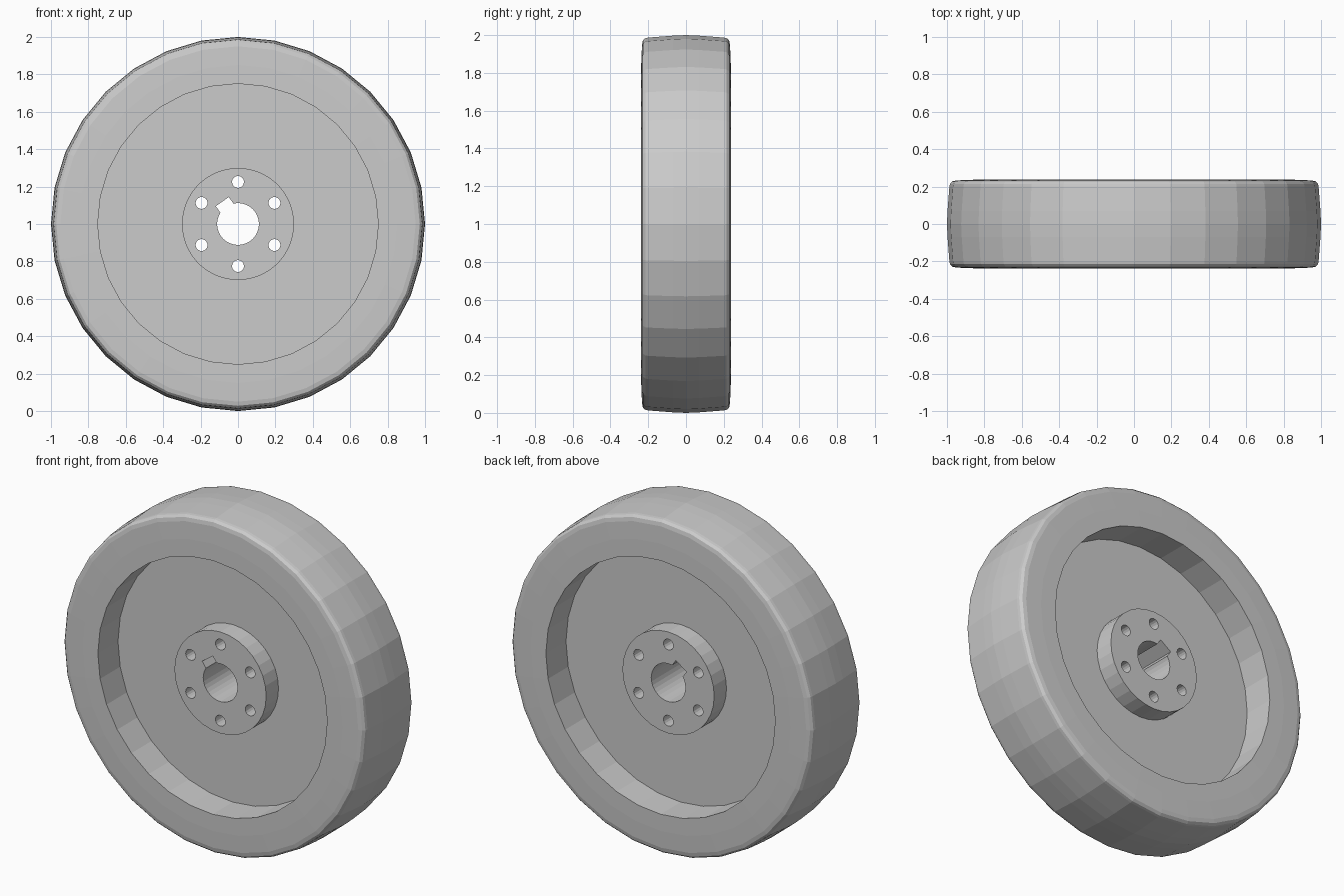
import bpy, bmesh, math
from mathutils import Matrix, Vector

if "Cube" in bpy.data.objects:
    bpy.data.objects.remove(bpy.data.objects["Cube"])

SIDES = 32
CENTRE = Vector((0, 0, 1))


def make_object(name, bm):
    bmesh.ops.recalc_face_normals(bm, faces=bm.faces)
    mesh = bpy.data.meshes.new(name)
    bm.to_mesh(mesh)
    bm.free()
    ob = bpy.data.objects.new(name, mesh)
    bpy.context.collection.objects.link(ob)
    return ob


def lathe(name, profile):
    """Revolve a closed (radius, y) profile around the wheel axle."""
    bm = bmesh.new()
    rings = []
    for i in range(SIDES):
        a = 2 * math.pi * i / SIDES
        rings.append([bm.verts.new(CENTRE + Vector((r * math.cos(a), y, r * math.sin(a))))
                      for r, y in profile])
    n = len(profile)
    for i in range(SIDES):
        p, q = rings[i], rings[(i + 1) % SIDES]
        for j in range(n):
            k = (j + 1) % n
            bm.faces.new((p[j], p[k], q[k], q[j]))
    return make_object(name, bm)


# Wheel: bore, hub, thin web, heavy rim with soft corners and crowned tread
half = [(0.112, -0.165), (0.30, -0.165), (0.30, -0.05), (0.75, -0.05),
        (0.75, -0.238), (0.85, -0.237), (0.95, -0.233), (0.972, -0.228),
        (0.984, -0.215), (0.987, -0.20), (0.997, -0.07)]
profile = half + [(1.0, 0.0)] + [(r, -y) for r, y in reversed(half)]
wheel = lathe("flywheel", profile)

# Cutters: six bolt holes and the keyway
bm = bmesh.new()
for i in range(6):
    a = math.radians(90 + 60 * i)
    pos = CENTRE + Vector((0.225 * math.cos(a), 0, 0.225 * math.sin(a)))
    bmesh.ops.create_cone(bm, cap_ends=True, segments=16, radius1=0.032, radius2=0.032, depth=0.6,
                          matrix=Matrix.Translation(pos) @ Matrix.Rotation(math.pi / 2, 4, 'X'))
key = (Matrix.Translation(CENTRE) @ Matrix.Rotation(math.radians(-125), 4, 'Y')
       @ Matrix.Translation((0.098, 0, 0)) @ Matrix.Diagonal((0.096, 0.6, 0.085, 1)))
bmesh.ops.create_cube(bm, size=1, matrix=key)
cutter = make_object("hole_cutter", bm)
cutter.hide_render = True

# Cut the holes, then discard the cutter
mod = wheel.modifiers.new("holes", 'BOOLEAN')
mod.operation = 'DIFFERENCE'
mod.solver = 'EXACT'
mod.object = cutter
bpy.context.view_layer.objects.active = wheel
bpy.ops.object.modifier_apply(modifier=mod.name)
bpy.data.objects.remove(cutter)
